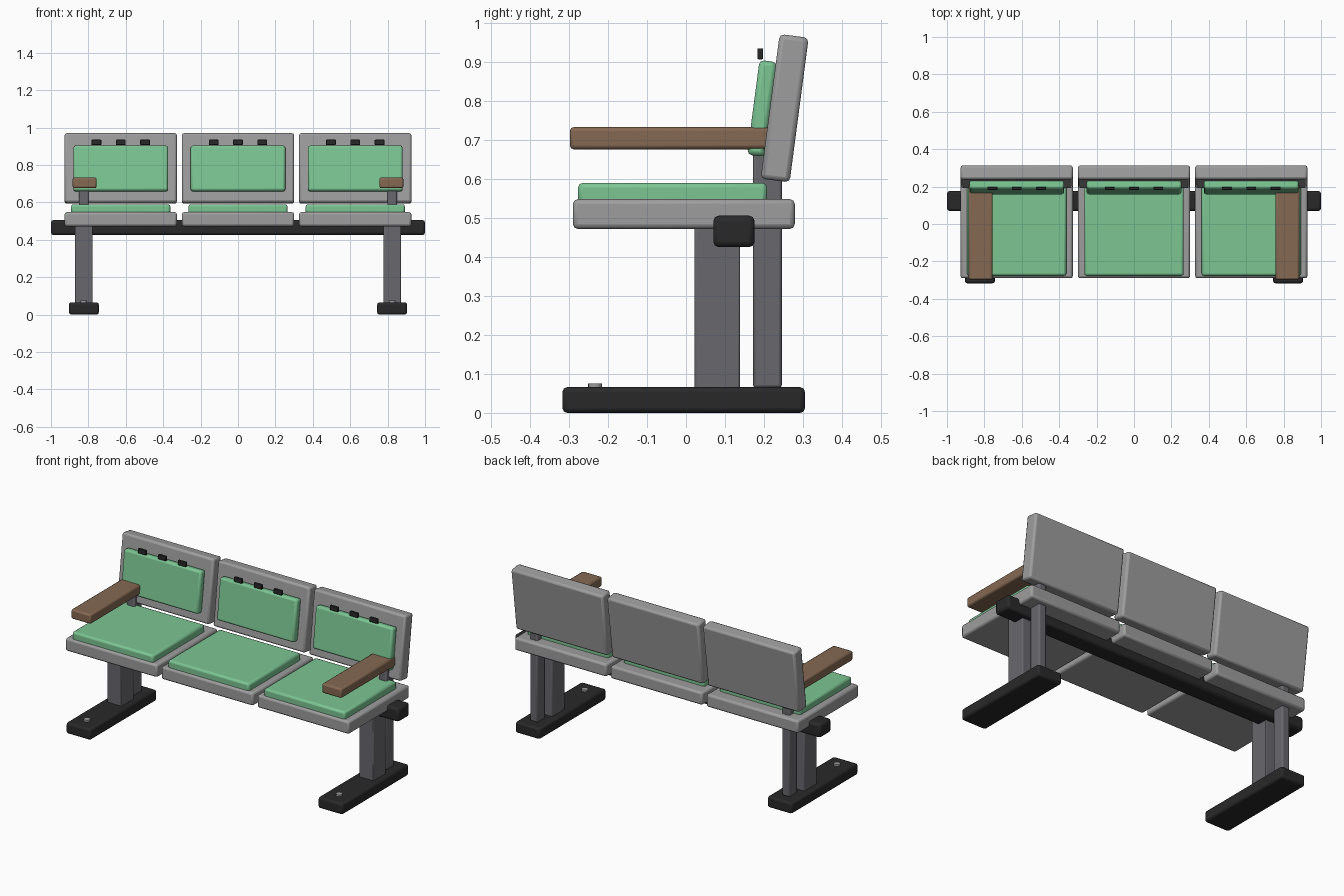
import bpy, math

if "Cube" in bpy.data.objects:
    bpy.data.objects.remove(bpy.data.objects["Cube"])


def material(name, rgb):
    m = bpy.data.materials.new(name)
    m.diffuse_color = (*rgb, 1)
    m.use_nodes = True
    m.node_tree.nodes["Principled BSDF"].inputs["Base Color"].default_value = m.diffuse_color
    return m


GREY = material("shell grey", (0.34, 0.34, 0.34))
GREEN = material("cushion green", (0.20, 0.56, 0.29))
BROWN = material("wood brown", (0.235, 0.14, 0.085))
STEEL = material("steel grey", (0.14, 0.138, 0.155))
BLACK = material("black", (0.022, 0.022, 0.023))


def finish(ob, name, mat, bevel=0.0):
    ob.name = name
    ob.data.materials.append(mat)
    if bevel:
        b = ob.modifiers.new("bevel", 'BEVEL')
        b.width, b.segments = bevel, 2
    bpy.ops.object.shade_smooth_by_angle(angle=math.radians(30))
    return ob


def box(name, mat, centre, size, bevel=0.01, tilt=0.0):
    """Rounded box, optionally leaning back around x."""
    bpy.ops.mesh.primitive_cube_add(size=1, location=centre)
    ob = bpy.context.object
    ob.scale = size
    bpy.ops.object.transform_apply(location=False, rotation=False, scale=True)
    ob.rotation_euler.x = -math.radians(tilt)
    return finish(ob, name, mat, bevel)


def span(name, mat, x, y, z, bevel=0.01):
    """Rounded box given by its (min, max) ranges."""
    r = (x, y, z)
    return box(name, mat, [(a + b) / 2 for a, b in r], [b - a for a, b in r], bevel)


# long support beam
span("beam", BLACK, (-1, 1), (0.07, 0.176), (0.425, 0.506), 0.014)

# three seats with cushions, backs and clips
for i in (-1, 0, 1):
    cx = i * 0.627
    span("seat_shell", GREY, (cx - 0.3, cx + 0.3), (-0.29, 0.279), (0.472, 0.548), 0.012)
    span("seat_cushion", GREEN, (cx - 0.265, cx + 0.265), (-0.277, 0.208), (0.535, 0.59), 0.012)
    box("back_shell", GREY, (cx, 0.253, 0.7815), (0.6, 0.075, 0.374), 0.012, 7.5)
    box("back_cushion", GREEN, (cx, 0.195, 0.781), (0.506, 0.045, 0.245), 0.012, 7.5)
    for dx in (-0.13, 0, 0.13):
        box("back_clip", BLACK, (cx + dx, 0.1905, 0.921), (0.052, 0.015, 0.028), 0.003)

# end frames: foot, leg, arm post, armrest and bolt
for s in (-1, 1):
    cx = s * 0.824
    span("foot", BLACK, (cx - 0.08, cx + 0.08), (-0.317, 0.305), (0, 0.066), 0.012)
    span("leg", STEEL, (cx - 0.047, cx + 0.047), (0.022, 0.139), (0.06, 0.49), 0.005)
    span("arm_post", STEEL, (cx - 0.025, cx + 0.025), (0.172, 0.246), (0.064, 0.69), 0.008)
    ax = s * 0.82
    span("armrest", BROWN, (ax - 0.064, ax + 0.064), (-0.298, 0.215), (0.676, 0.733), 0.01)
    bpy.ops.mesh.primitive_cylinder_add(vertices=16, radius=0.018, depth=0.014,
                                        location=(cx, -0.233, 0.069))
    finish(bpy.context.object, "foot_bolt", GREY)
